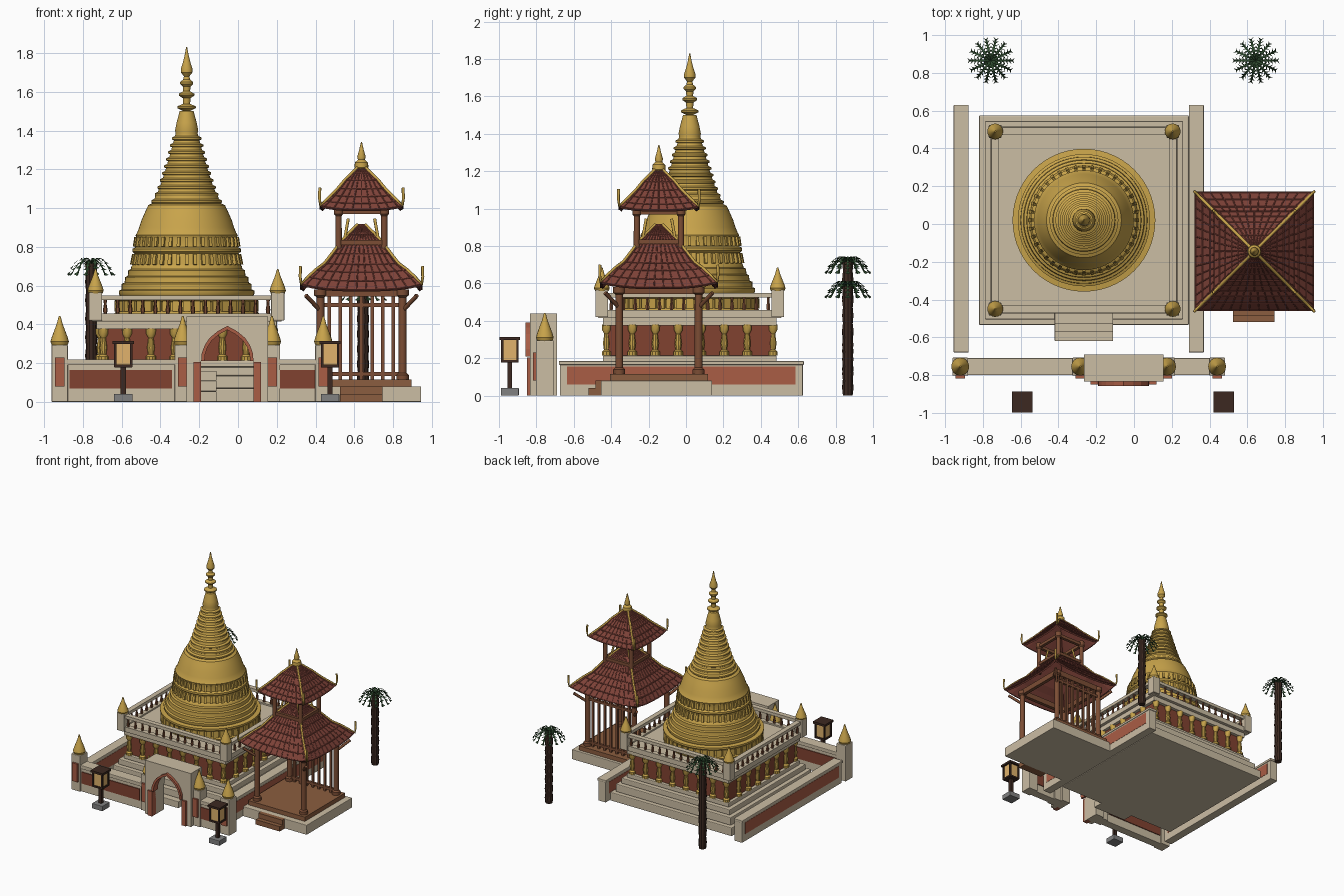
import bpy, bmesh, math
from mathutils import Vector, Matrix

if "Cube" in bpy.data.objects:
    bpy.data.objects.remove(bpy.data.objects["Cube"])

def mat(name, c):
    m = bpy.data.materials.new(name)
    m.diffuse_color = (*c, 1)
    m.use_nodes = True
    m.node_tree.nodes["Principled BSDF"].inputs["Base Color"].default_value = m.diffuse_color
    return m

CREAM = mat("stone", (.60, .51, .37)); GOLD = mat("gold", (.58, .37, .07))
RED = mat("plaster_red", (.22, .055, .03)); BRICK = mat("brick", (.40, .11, .06))
ROOF = mat("roof_tile", (.21, .055, .04)); WOOD = mat("wood", (.20, .075, .035))
DARK = mat("dark_wood", (.045, .022, .015)); GREY = mat("granite", (.22, .22, .22))
LAMP = mat("lamp_glow", (.75, .45, .15)); LEAF = mat("leaf", (.03, .075, .03))
FLOOR = mat("floor_wood", (.26, .11, .05))

def finish(name, bm, m, smooth=False, bevel=0):
    bmesh.ops.recalc_face_normals(bm, faces=bm.faces)
    me = bpy.data.meshes.new(name)
    bm.to_mesh(me); bm.free()
    me.materials.append(m)
    ob = bpy.data.objects.new(name, me)
    bpy.context.collection.objects.link(ob)
    if bevel:
        b = ob.modifiers.new("bevel", 'BEVEL'); b.width = bevel; b.segments = 2
    if smooth:
        bpy.ops.object.select_all(action='DESELECT')
        ob.select_set(True); bpy.context.view_layer.objects.active = ob
        bpy.ops.object.shade_smooth_by_angle(angle=math.radians(35))
    return ob

def boxes(name, m, items, bevel=0):
    """items: (x0, x1, y0, y1, z0, z1)"""
    bm = bmesh.new()
    for a, b, c, d, e, f in items:
        M = Matrix.Translation(((a+b)/2, (c+d)/2, (e+f)/2)) @ Matrix.Diagonal((b-a, d-c, f-e, 1))
        bmesh.ops.create_cube(bm, size=1, matrix=M)
    return finish(name, bm, m, bevel=bevel)

def cbox(cx, cy, hx, hy, z0, z1):
    return (cx-hx, cx+hx, cy-hy, cy+hy, z0, z1)

def lathe(name, m, profile, places, n=16):
    """profile of (radius, z), copied to each (x, y, z) place"""
    bm = bmesh.new()
    for px, py, pz in places:
        rings = [[bm.verts.new((px+r*math.cos(2*math.pi*i/n), py+r*math.sin(2*math.pi*i/n), pz+z))
                  for i in range(n)] for r, z in profile]
        for a, b in zip(rings, rings[1:]):
            for i in range(n):
                bm.faces.new((a[i], a[(i+1) % n], b[(i+1) % n], b[i]))
        bm.faces.new(rings[0]); bm.faces.new(rings[-1])
    return finish(name, bm, m, True)

def tubes(name, m, paths, r):
    cu = bpy.data.curves.new(name, 'CURVE')
    cu.dimensions = '3D'; cu.bevel_depth = r; cu.bevel_resolution = 1; cu.use_fill_caps = True
    for p in paths:
        s = cu.splines.new('POLY'); s.points.add(len(p)-1)
        for q, co in zip(s.points, p): q.co = (*co, 1)
    cu.materials.append(m)
    bpy.context.collection.objects.link(bpy.data.objects.new(name, cu))

def prism(name, m, pts, y0, y1):
    bm = bmesh.new()
    f = bm.faces.new([bm.verts.new((x, y0, z)) for x, z in pts])
    g = bmesh.ops.extrude_face_region(bm, geom=[f])["geom"]
    for v in g:
        if isinstance(v, bmesh.types.BMVert): v.co.y = y1
    return finish(name, bm, m)

CX, CY = -.265, .02
SQ = [(1, 1), (1, -1), (-1, -1), (-1, 1)]

# stupa terraces, plinth and cornice
boxes("terraces", CREAM, [cbox(CX, CY, h, h, a, b) for h, a, b in
      ((.555, 0, .07), (.525, .07, .135), (.495, .135, .18), (.465, .18, .215))], .006)
boxes("plinth", RED, [cbox(CX, CY, .44, .44, .21, .38)])
boxes("cornice", CREAM, [cbox(CX, CY, .465, .465, .375, .42), cbox(CX, CY, .49, .49, .415, .445)], .004)
ks = [-.43+.86*i/7 for i in range(8)]
cols = [(CX+a, CY+s*.445, 0) for a in ks for s in (1, -1)] + [(CX+s*.445, CY+a, 0) for a in ks[1:-1] for s in (1, -1)]
lathe("plinth_columns", GOLD, [(.026, .215), (.026, .235), (.015, .245), (.02, .28), (.013, .33),
      (.024, .35), (.026, .38)], cols, 10)

# balustrade, corner posts
R = .47
boxes("rails", CREAM, [b for s in (1, -1) for z0, z1 in ((.44, .457), (.525, .55)) for b in
      (cbox(CX, CY+s*R, R, .02, z0, z1), cbox(CX+s*R, CY, .02, R, z0, z1))])
bs = [-.42+.84*i/13 for i in range(14)]
lathe("balusters", WOOD, [(.008, .45), (.012, .475), (.007, .505), (.01, .53)],
      [(CX+a, CY+s*R, 0) for a in bs for s in (1, -1)] + [(CX+s*R, CY+a, 0) for a in bs for s in (1, -1)], 6)
corners = [(CX+a*R, CY+b*R) for a, b in SQ]
boxes("corner_posts", CREAM, [cbox(x, y, .034, .034, .42, .565) for x, y in corners], .004)
CONE = [(.036, 0), (.042, .015), (.036, .035), (.026, .06), (.014, .09), (.004, .125)]
lathe("corner_finials", GOLD, CONE, [(x, y, .56) for x, y in corners])

# stupa: drum, stepped bell, ringed spire
prof = [(.37, .44), (.375, .455), (.36, .47), (.36, .515), (.378, .53), (.378, .545), (.345, .55)]
for r, z in ((.35, .56), (.335, .595), (.318, .63), (.302, .665)):
    prof += [(r, z), (r, z+.014), (r-.014, z+.02)]
prof += [(.285, .70), (.275, .71), (.268, .765), (.28, .775), (.28, .79), (.262, .80), (.258, .845), (.264, .86),
         (.256, .872), (.245, .90), (.232, .94), (.212, .985), (.198, 1.015), (.178, 1.025)]
z, r = 1.03, .182
while z < 1.39:
    prof += [(r, z), (r, z+.01), (r-.016, z+.018), (r-.02, z+.032)]
    z += .036; r = .182-.115*((z-1.03)/.36)**.8
prof += [(.06, 1.40), (.052, 1.44), (.036, 1.50)]
for r, z in ((.048, 1.52), (.04, 1.585), (.034, 1.645)):
    prof += [(.02, z-.018), (r, z-.004), (r, z+.005), (.018, z+.018)]
prof += [(.014, 1.68), (.03, 1.70), (.03, 1.72), (.02, 1.75), (.01, 1.79), (.003, 1.83)]
lathe("stupa", GOLD, prof, [(CX, CY, 0)], 56)
for name, n, r, z, sx, sy, sz, tilt in (("drum_petals", 44, .362, .493, .02, .04, .055, 0),
        ("lower_petals", 40, .277, .735, .02, .018, .055, -.2), ("upper_petals", 40, .264, .825, .02, .016, .05, -.15)):
    bm = bmesh.new()
    for i in range(n):
        M = (Matrix.Rotation(2*math.pi*i/n, 4, 'Z') @ Matrix.Translation((r, 0, z)) @
             Matrix.Rotation(tilt, 4, 'Y') @ Matrix.Diagonal((sx, sy, sz, 1)))
        bmesh.ops.create_cube(bm, size=1, matrix=Matrix.Translation((CX, CY, 0)) @ M)
    finish(name, bm, GOLD)

# stairs up the terraces
boxes("stairs", CREAM, [(-.42, -.11, -.62, -.5, 0, .055), (-.42, -.11, -.57, -.5, .055, .11),
                        (-.42, -.11, -.53, -.46, .11, .16)], .004)

# courtyard walls with inset panels
boxes("side_walls", CREAM, [b for x in (-.915, .33) for b in
      (cbox(x, -.025, .035, .65, 0, .17), cbox(x, -.025, .04, .655, .165, .185))], .004)
boxes("side_wall_panels", BRICK, [cbox(x, -.025, .037, .61, .06, .155) for x in (-.915, .33)])
boxes("front_wall", CREAM, [b for x0, x1 in ((-.92, -.25), (.14, .44)) for b in
      ((x0, x1, -.79, -.72, 0, .195), (x0, x1, -.80, -.71, .19, .22))], .004)
boxes("front_wall_panels", RED, [(x0, x1, -.797, -.713, .07, .165) for x0, x1 in ((-.87, -.34), (.21, .40))])
px = (-.92, -.285, .175, .44)
boxes("wall_pillars", CREAM, [cbox(x, -.755, .042, .047, 0, .295) for x in px], .004)
boxes("pillar_panels", BRICK, [cbox(x, -.807, .025, .01, .08, .23) for x in px])
lathe("pillar_finials", GOLD, [(r*1.13, z*1.2) for r, z in CONE], [(x, -.755, .293) for x in px])

# gate with pointed arch
GX = -.055
half = [(.135, .21), (.132, .25), (.118, .29), (.092, .33), (.05, .365), (0, .392)]
arch = [(GX-a, z) for a, z in half] + [(GX+a, z) for a, z in half[-2::-1]]
prism("gate", CREAM, [(-.265, 0), (GX-.135, 0)] + arch + [(GX+.135, 0), (.155, 0), (.155, .44), (-.265, .44)], -.835, -.69)
inner = [(GX+(x-GX)*.87, z-.02*(z-.21)/.18) for x, z in arch]
prism("arch_trim", BRICK, arch + inner[::-1], -.857, -.80)
boxes("gate_piers", BRICK, [(-.23, -.19, -.85, -.80, 0, .205), (.08, .118, -.85, -.80, 0, .205)])

# pavilion base, floor and steps
PX, PY = .637, -.145
boxes("pavilion_base", CREAM, [(.335, .945, -.455, .14, 0, .08)], .004)
boxes("pavilion_floor", FLOOR, [cbox(PX, PY, .258, .262, .078, .115)])
boxes("pavilion_steps", FLOOR, [(.525, .745, -.52, -.45, 0, .04), (.525, .745, -.485, -.45, .04, .08)])
posts = [(PX+a*.212, PY+b*.212, 0) for a, b in SQ]
lathe("pavilion_posts", WOOD, [(.032, .11), (.032, .14), (.021, .15), (.02, .54), (.032, .55), (.032, .58)], posts, 12)
def frame(h, t, z0, z1):
    return [b for s in (1, -1) for b in (cbox(PX, PY+s*h, h, t, z0, z1), cbox(PX+s*h, PY, t, h, z0, z1))]
boxes("pavilion_beams", WOOD, frame(.212, .014, .545, .59))
boxes("back_screen", WOOD, [cbox(PX+.055*i, PY+.212, .009, .009, .115, .55) for i in range(-3, 4)] +
      [cbox(PX, PY+.212, .212, .01, a, a+.02) for a in (.135, .49)])
tubes("eave_braces", WOOD, [[(x, y, .47), (x+a*.075, y+b*.075, .55)] for (x, y, _), (a, b) in zip(posts, SQ)], .011)

# upper storey
lathe("upper_posts", WOOD, [(.017, .74), (.016, .96), (.024, .97), (.024, 1.01)],
      [(PX+a*.118, PY+b*.118, 0) for a, b in SQ], 12)
boxes("upper_rails", WOOD, frame(.118, .01, .81, .835) + frame(.118, .012, .97, .995))

# tiered roofs: flared, with upturned corners, tile ribs and gilded hips
def roof(name, levels, lift, ribs, horn):
    h0 = levels[0][0]
    def at(side, t, k):
        h, z = levels[k]
        return Matrix.Rotation(side*math.pi/2, 3, 'Z') @ Vector((t*h, -h, z+lift*abs(t)**3*(h/h0)**3)) + Vector((PX, PY, 0))
    n = 10
    bm = bmesh.new()
    rings = [[bm.verts.new(at(s, -1+2*i/n, k)) for s in range(4) for i in range(n)] for k in range(len(levels))]
    for a, b in zip(rings, rings[1:]):
        for i in range(4*n):
            j = (i+1) % (4*n)
            bm.faces.new((a[i], a[j], b[j], b[i]))
    bm.faces.new(rings[-1])
    so = finish(name, bm, ROOF).modifiers.new("thickness", 'SOLIDIFY')
    so.thickness = .016
    K = range(len(levels))
    tubes(name+"_ribs", ROOF, [[at(s, t, k) for k in K] for s in range(4)
          for t in [-1+2*(i+.5)/ribs for i in range(ribs)]], .0035)
    tubes(name+"_courses", ROOF, [[at(s, -1+2*i/n, k) for i in range(n+1)] for s in range(4) for k in K[:-1]], .004)
    hips = []
    for s in range(4):
        c = at(s, -1, 0)
        o = (c-Vector((PX, PY, c.z))).normalized()
        hips.append([c+o*.004+Vector((0, 0, horn)), c+o*.006+Vector((0, 0, horn*.4))] + [at(s, -1, k) for k in K])
    tubes(name+"_hips", GOLD, hips, .008)

roof("lower_roof", [(.312, .58), (.275, .625), (.235, .67), (.19, .71), (.15, .765), (.11, .82), (.07, .865), (.02, .915)], .03, 12, .09)
roof("upper_roof", [(.212, .995), (.185, 1.025), (.155, 1.06), (.12, 1.10), (.085, 1.145), (.05, 1.18), (.02, 1.21)], .02, 9, .09)
tubes("lower_roof_tips", GOLD, [[(PX+a*.085, PY+b*.085, .85), (PX+a*.068, PY+b*.068, .945)] for a, b in SQ], .008)
lathe("roof_finial", GOLD, [(.02, 1.19), (.036, 1.21), (.034, 1.235), (.018, 1.25), (.022, 1.265), (.012, 1.30), (.003, 1.34)],
      [(PX, PY, 0)])

# lanterns
L = [(-.592, -.942), (.475, -.942)]
boxes("lantern_bases", GREY, [cbox(x, y, .048, .048, 0, .042) for x, y in L], .004)
boxes("lantern_frames", DARK, [b for x, y in L for b in
      (cbox(x, y, .013, .013, .04, .19), cbox(x, y, .046, .046, .178, .192), cbox(x, y, .055, .055, .298, .315))] +
      [cbox(x+a*.041, y+b*.041, .006, .006, .18, .305) for x, y in L for a, b in SQ])
boxes("lantern_lamps", LAMP, [cbox(x, y, .038, .038, .19, .298) for x, y in L])

# palms
palms = [(-.757, .865, .715), (.645, .865, .585)]
for x, y, h in palms:
    lathe("palm_trunk", DARK, [(.032 if i % 2 else .027, h*i/15) for i in range(16)], [(x, y, 0)], 10)
    bm = bmesh.new()
    for f in range(14):
        M = Matrix.Translation((x, y, h)) @ Matrix.Rotation(2*math.pi*f/14, 4, 'Z')
        rise = .05 if f % 2 else .03
        sp = lambda t: Vector((.115*t, 0, rise*4*t*(1-t)*.8-.06*t*t))
        for i in range(7):
            t = (i+.5)/7
            for s in (1, -1):
                p, q = sp(t), sp(t+.09)
                tip = sp(t)+Vector((.018, s*.034*(1.1-.7*t), -.014))
                bm.faces.new([bm.verts.new(M @ v) for v in (p, q, tip)])
            a, b = sp(i/7), sp((i+1)/7)
            w = Vector((0, .005, 0))
            bm.faces.new([bm.verts.new(M @ v) for v in (a-w, b-w, b+w, a+w)])
    finish("palm_fronds", bm, LEAF)
